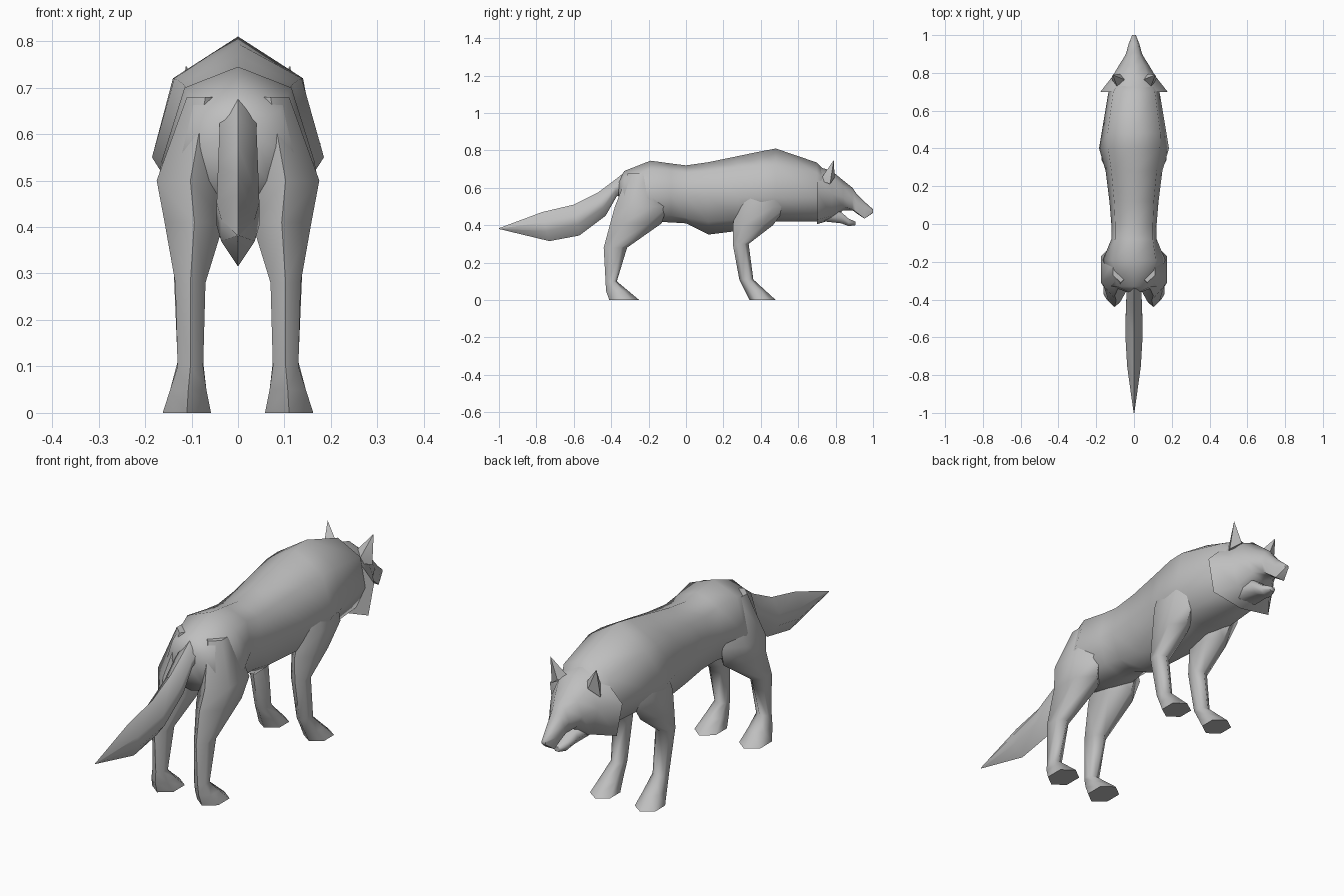
import bpy, bmesh, math

fur = bpy.data.materials.new("grey fur")
fur.diffuse_color = (0.52, 0.52, 0.52, 1)


def loft(name, rings, smooth=65):
    """Skin a list of equal-length point rings and cap both ends."""
    bm = bmesh.new()
    vs = [[bm.verts.new(p) for p in r] for r in rings]
    n = len(rings[0])
    for a, b in zip(vs, vs[1:]):
        for i in range(n):
            j = (i + 1) % n
            bm.faces.new((a[i], a[j], b[j], b[i]))
    bm.faces.new(vs[0])
    bm.faces.new(vs[-1])
    bmesh.ops.remove_doubles(bm, verts=bm.verts, dist=0.0005)
    bmesh.ops.recalc_face_normals(bm, faces=bm.faces)
    me = bpy.data.meshes.new(name)
    bm.to_mesh(me)
    bm.free()
    me.materials.append(fur)
    ob = bpy.data.objects.new(name, me)
    bpy.context.collection.objects.link(ob)
    bpy.ops.object.select_all(action='DESELECT')
    ob.select_set(True)
    bpy.context.view_layer.objects.active = ob
    bpy.ops.object.shade_smooth_by_angle(angle=math.radians(smooth))
    return ob


def section(y, top, x1, z1, x2, z2, x3, z3, bottom):
    """Symmetric eight-sided cross-section across the spine."""
    half = [(x1, z1), (x2, z2), (x3, z3)]
    return ([(0, y, top)] + [(x, y, z) for x, z in half] + [(0, y, bottom)]
            + [(-x, y, z) for x, z in reversed(half)])


def hex_ring(z, x0, x1, y0, y1, side):
    """Six-sided leg section with points at heel and toe."""
    cx, cy, rx, ry = (x0 + x1) / 2, (y0 + y1) / 2, (x1 - x0) / 2, (y1 - y0) / 2
    return [(side * (cx + rx * math.sin(a) / 0.866), cy + ry * math.cos(a), z)
            for a in (math.radians(60 * i) for i in range(6))]


# Body from rump to neck
loft("body", [section(*s) for s in (
    (-0.36, 0.64, 0.03, 0.63, 0.04, 0.59, 0.03, 0.55, 0.54),
    (-0.33, 0.69, 0.09, 0.65, 0.12, 0.56, 0.08, 0.47, 0.45),
    (-0.19, 0.745, 0.115, 0.70, 0.165, 0.54, 0.10, 0.44, 0.42),
    (-0.08, 0.73, 0.10, 0.69, 0.12, 0.56, 0.09, 0.45, 0.415),
    (0.00, 0.72, 0.10, 0.68, 0.12, 0.55, 0.08, 0.44, 0.41),
    (0.12, 0.737, 0.105, 0.69, 0.13, 0.55, 0.08, 0.42, 0.35),
    (0.28, 0.77, 0.12, 0.71, 0.15, 0.55, 0.11, 0.43, 0.37),
    (0.40, 0.795, 0.137, 0.72, 0.185, 0.55, 0.12, 0.45, 0.405),
    (0.48, 0.81, 0.14, 0.72, 0.172, 0.55, 0.11, 0.45, 0.42),
    (0.70, 0.735, 0.11, 0.68, 0.135, 0.55, 0.09, 0.45, 0.42),
    (0.77, 0.66, 0.07, 0.62, 0.09, 0.55, 0.06, 0.47, 0.45))])

# Head with flared cheeks narrowing to the muzzle
loft("head", [section(*s) for s in (
    (0.70, 0.715, 0.10, 0.66, 0.178, 0.58, 0.15, 0.43, 0.405),
    (0.78, 0.69, 0.075, 0.66, 0.115, 0.57, 0.085, 0.45, 0.43),
    (0.84, 0.64, 0.055, 0.61, 0.08, 0.55, 0.055, 0.50, 0.48),
    (0.89, 0.60, 0.03, 0.585, 0.048, 0.54, 0.035, 0.485, 0.48),
    (0.91, 0.57, 0.027, 0.56, 0.04, 0.52, 0.03, 0.47, 0.465),
    (0.955, 0.525, 0.02, 0.515, 0.028, 0.485, 0.022, 0.435, 0.435),
    (1.00, 0.485, 0.008, 0.482, 0.010, 0.475, 0.008, 0.468, 0.465))])

# Open lower jaw
loft("lower_jaw", [section(y, t, w * 0.8, t, w, (t + b) / 2, w * 0.6, b, b)
                   for y, t, b, w in ((0.74, 0.49, 0.42, 0.07),
                                      (0.83, 0.47, 0.41, 0.05),
                                      (0.87, 0.435, 0.395, 0.034),
                                      (0.905, 0.42, 0.40, 0.015))])


# Tail: top point, bottom point and half width of each slanted section
def tail_ring(yt, zt, yb, zb, w):
    pts = [(0, 0), (w, 0.35), (w, 0.65), (0, 1), (-w, 0.65), (-w, 0.35)]
    return [(x, yt + (yb - yt) * t, zt + (zb - zt) * t) for x, t in pts]


loft("tail", [tail_ring(*t) for t in (
    (-0.32, 0.69, -0.31, 0.57, 0.04),
    (-0.39, 0.635, -0.37, 0.555, 0.04),
    (-0.47, 0.575, -0.43, 0.45, 0.043),
    (-0.60, 0.51, -0.57, 0.345, 0.046),
    (-0.77, 0.47, -0.73, 0.315, 0.036),
    (-1.00, 0.384, -1.00, 0.380, 0.002))])

# Leg sections: height, inner and outer x, rear and front y
HIND = ((0.68, 0.03, 0.11, -0.31, -0.16), (0.50, 0.03, 0.175, -0.38, -0.10),
        (0.41, 0.03, 0.158, -0.405, -0.13), (0.28, 0.07, 0.135, -0.44, -0.315),
        (0.10, 0.075, 0.13, -0.43, -0.37), (0.05, 0.068, 0.146, -0.428, -0.31),
        (0.0, 0.058, 0.162, -0.41, -0.25))
FRONT = ((0.62, 0.06, 0.15, 0.30, 0.53), (0.50, 0.05, 0.172, 0.27, 0.54),
         (0.40, 0.05, 0.155, 0.25, 0.465), (0.30, 0.07, 0.138, 0.25, 0.335),
         (0.11, 0.075, 0.13, 0.285, 0.36), (0.05, 0.068, 0.146, 0.315, 0.425),
         (0.0, 0.06, 0.16, 0.34, 0.48))

for side, tag in ((1, "right"), (-1, "left")):
    loft("hind_leg_" + tag, [hex_ring(*r, side) for r in HIND])
    loft("front_leg_" + tag, [hex_ring(*r, side) for r in FRONT])
    # Pointed ear
    base = [(0.04, 0.76, 0.66), (0.085, 0.715, 0.64), (0.12, 0.77, 0.62), (0.075, 0.795, 0.655)]
    tip = (side * 0.113, 0.79, 0.748)
    ring = [(side * x, y, z) for x, y, z in base]
    near_tip = [tuple(t + (p - t) * 0.02 for p, t in zip(q, tip)) for q in ring]
    loft("ear_" + tag, [ring, near_tip])
